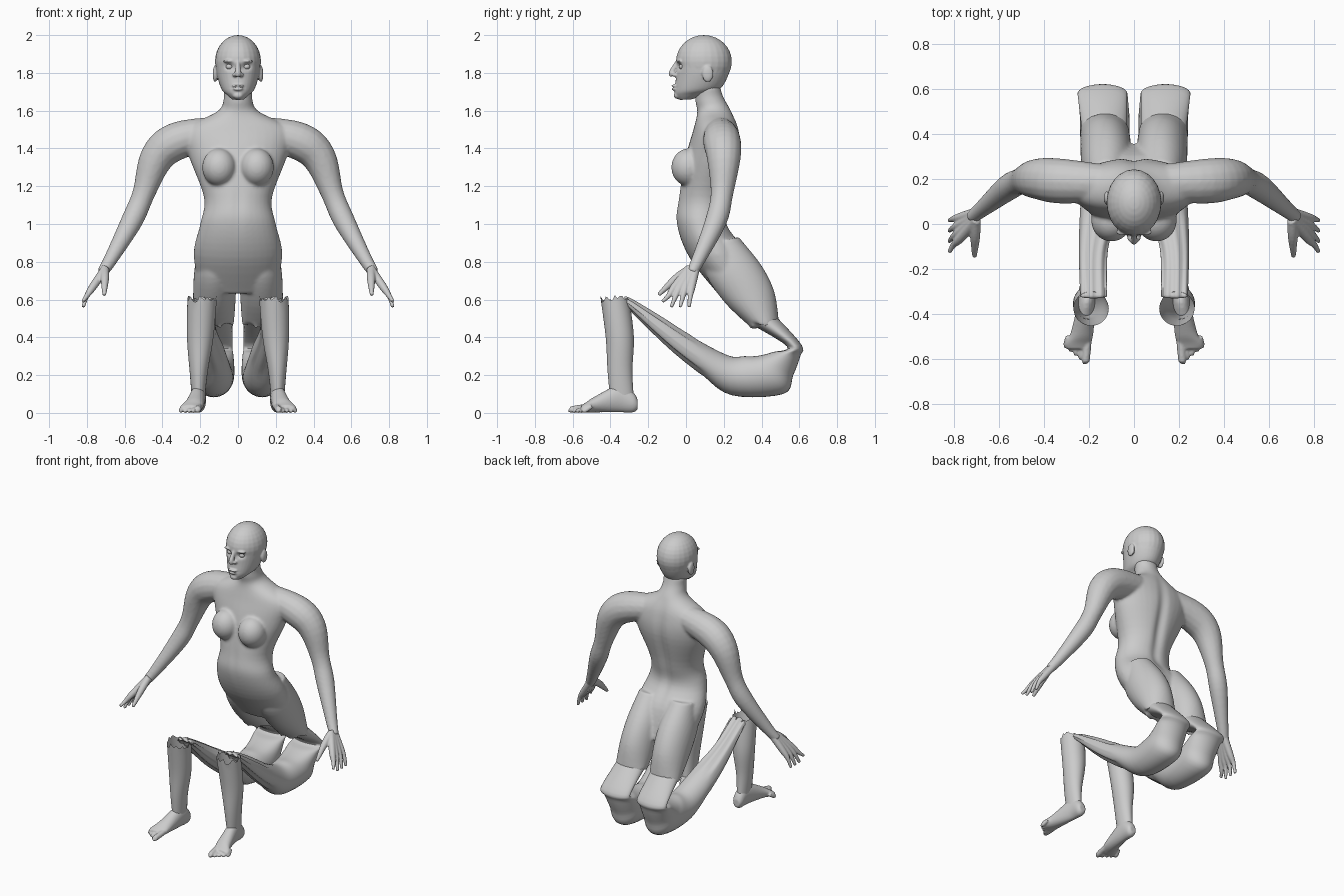
import bpy, bmesh, math, random
from mathutils import Vector

random.seed(4)
if "Cube" in bpy.data.objects:
    bpy.data.objects.remove(bpy.data.objects["Cube"], do_unlink=True)

GREY = (0.6, 0.6, 0.6, 1)
clay = bpy.data.materials.new("light grey clay")
clay.use_nodes = True
clay.diffuse_color = GREY
clay.node_tree.nodes["Principled BSDF"].inputs["Base Color"].default_value = GREY


def spline(rows, steps=5):
    """Smoothly interpolate rows of numbers."""
    last = len(rows) - 1
    out = []
    for i in range(last):
        before, start, end, after = rows[max(i - 1, 0)], rows[i], rows[i + 1], rows[min(i + 2, last)]
        for k in range(steps):
            t = k / steps
            out.append([q + t * (r - p + t * (2 * p - 5 * q + 4 * r - s + t * (3 * (q - r) + s - p))) / 2
                        for p, q, r, s in zip(before, start, end, after)])
    return out + [list(rows[last])]


def ring(centre, across, deep, sides):
    angles = [math.tau * i / sides for i in range(sides)]
    return [centre + across * math.cos(a) + deep * math.sin(a) for a in angles]


def skin(bm, rings, open_start=False):
    loops = [[bm.verts.new(point) for point in points] for points in rings]
    for lower, upper in zip(loops, loops[1:]):
        for i in range(len(lower)):
            bm.faces.new((lower[i - 1], lower[i], upper[i], upper[i - 1]))
    if not open_start:
        bm.faces.new(loops[0])
    bm.faces.new(loops[-1])
    return loops


def oval(half, front, back, x=0):
    """Cross-section: half width, and the (y, z) of its front and back ends."""
    return (x, half, *front, *back)


def loft(bm, ovals, open_start=False):
    rings = []
    for x, half, front_y, front_z, back_y, back_z in spline(ovals):
        front, back = Vector((x, front_y, front_z)), Vector((x, back_y, back_z))
        rings.append(ring((front + back) / 2, Vector((half, 0, 0)), (back - front) / 2, sides=36))
    return skin(bm, rings, open_start)


def joint(at, thick):
    return (*at, thick)


def limb(bm, joints):
    """Round limb swept through its joints."""
    rows = spline(joints)
    path = [Vector(row[:3]) for row in rows]
    rings = []
    for i, point in enumerate(path):
        axis = path[min(i + 1, len(path) - 1)] - path[max(i - 1, 0)]
        across = axis.cross(Vector((0, 1, 0.01))).normalized()
        deep = axis.normalized().cross(across)
        thick = rows[i][3]
        rings.append(ring(point, across * thick, deep * thick, sides=16))
    skin(bm, rings)


def ball(bm, at, size):
    made = bmesh.ops.create_uvsphere(bm, u_segments=24, v_segments=16, radius=1)["verts"]
    bmesh.ops.scale(bm, vec=size, verts=made)
    bmesh.ops.translate(bm, vec=at, verts=made)


def tear(loop):
    for vert in loop:
        vert.co.z += random.uniform(-0.02, 0.02)


def finish(name, bm, voxel=0, soften=3):
    """Mirror to both sides, fuse into one skin if a voxel size is given."""
    bmesh.ops.recalc_face_normals(bm, faces=bm.faces)
    mesh = bpy.data.meshes.new(name)
    bm.to_mesh(mesh)
    bm.free()
    obj = bpy.data.objects.new(name, mesh)
    bpy.context.collection.objects.link(obj)
    obj.modifiers.new("both sides", "MIRROR").use_mirror_merge = False
    if voxel:
        fuse = obj.modifiers.new("fuse", "REMESH")
        fuse.mode, fuse.voxel_size = "VOXEL", voxel
        obj.modifiers.new("soften", "SMOOTH").iterations = soften
    bpy.ops.object.select_all(action="DESELECT")
    obj.select_set(True)
    bpy.context.view_layer.objects.active = obj
    bpy.ops.object.convert(target="MESH")
    obj.data.materials.clear()
    obj.data.materials.append(clay)
    bpy.ops.object.shade_smooth_by_angle(angle=math.radians(60))
    return obj


def dent(obj, at, size, push):
    """Push the surface along y around a spot, equally on both sides."""
    for vert in obj.data.vertices:
        place = (abs(vert.co.x), vert.co.y, vert.co.z)
        reach = sum(((p - a) / s) ** 2 for p, a, s in zip(place, at, size))
        vert.co.y += push * math.exp(-reach)


# Torso and neck
bm = bmesh.new()
loft(bm, [
    oval(half=.078, front=(.05, 1.72), back=(.18, 1.73)),
    oval(half=.076, front=(.05, 1.65), back=(.2, 1.67)),
    oval(half=.11, front=(.06, 1.59), back=(.24, 1.6)),
    oval(half=.28, front=(.04, 1.5), back=(.28, 1.5)),
    oval(half=.26, front=(0, 1.36), back=(.29, 1.36)),
    oval(half=.18, front=(-.04, 1.14), back=(.24, 1.14)),
    oval(half=.2, front=(-.05, 1), back=(.22, 1)),
    oval(half=.235, front=(.02, .82), back=(.31, .86)),
    oval(half=.2, front=(.17, .63), back=(.36, .66)),
])
ball(bm, at=(.1, .015, 1.3), size=(.09, .093, .1))

# Arms
limb(bm, [
    joint(at=(.1, .18, 1.49), thick=.08),
    joint(at=(.32, .19, 1.44), thick=.1),
    joint(at=(.43, .2, 1.35), thick=.09),
    joint(at=(.5, .19, 1.16), thick=.06),
    joint(at=(.56, .16, 1.02), thick=.058),
    joint(at=(.67, .07, .82), thick=.038),
    joint(at=(.72, .03, .74), thick=.03),
])

# Thighs ending in a torn edge
thigh = loft(bm, [
    oval(x=.12, half=.08, front=(.12, .9), back=(.28, .93)),
    oval(x=.12, half=.11, front=(.1, .75), back=(.4, .78)),
    oval(x=.125, half=.113, front=(.2, .59), back=(.468, .64)),
    oval(x=.13, half=.108, front=(.34, .455), back=(.492, .48)),
])
tear(thigh[-1])
body = finish("body", bm, voxel=.009, soften=6)
dent(body, at=(0, .27, 1.2), size=(.035, .15, .3), push=-.02)
dent(body, at=(0, -.04, 1.1), size=(.03, .05, .12), push=.006)

# Head: skull, face, nose, lips, chin, brow and ears
bm = bmesh.new()
ball(bm, at=(0, .095, 1.86), size=(.122, .148, .14))
loft(bm, [
    oval(half=.03, front=(-.035, 1.657), back=(.03, 1.66)),
    oval(half=.06, front=(-.056, 1.68), back=(.12, 1.69)),
    oval(half=.088, front=(-.06, 1.71), back=(.185, 1.72)),
    oval(half=.112, front=(-.052, 1.79), back=(.225, 1.79)),
    oval(half=.12, front=(-.052, 1.86), back=(.24, 1.86)),
])
limb(bm, [
    joint(at=(0, -.045, 1.86), thick=.01),
    joint(at=(0, -.075, 1.803), thick=.016),
    joint(at=(0, -.07, 1.785), thick=.015),
])
ball(bm, at=(.017, -.06, 1.79), size=(.013, .018, .011))
ball(bm, at=(.01, -.062, 1.731), size=(.022, .016, .008))
ball(bm, at=(0, -.061, 1.715), size=(.026, .016, .009))
ball(bm, at=(0, -.045, 1.68), size=(.028, .02, .018))
ball(bm, at=(.045, -.036, 1.862), size=(.035, .016, .009))
ball(bm, at=(.121, .115, 1.795), size=(.013, .03, .044))
head = finish("head", bm, voxel=.0055)
dent(head, at=(.045, -.05, 1.833), size=(.024, .05, .017), push=.018)
dent(head, at=(0, -.07, 1.723), size=(.03, .04, .005), push=.007)

bm = bmesh.new()
ball(bm, at=(.045, -.019, 1.833), size=(.019, .019, .016))
finish("eyes", bm)

# Hands: each finger runs from the wrist through the palm
bm = bmesh.new()
for finger in range(4):
    knuckle = -.06 + .03 * finger
    tip = -.125 + .047 * finger
    limb(bm, [
        joint(at=(.7, .04 + knuckle / 3, .765), thick=.024),
        joint(at=(.768, knuckle, .668), thick=.021),
        joint(at=(.8, (knuckle + tip) / 2, .62), thick=.014),
        joint(at=(.82, tip, .59 if finger == 0 else .56), thick=.009),
    ])
limb(bm, [
    joint(at=(.705, .01, .755), thick=.024),
    joint(at=(.705, -.06, .705), thick=.022),
    joint(at=(.708, -.145, .625), thick=.01),
])
finish("hands", bm, voxel=.005)

# Folded knees that taper into thin straps running up to the shins
bm = bmesh.new()
fold = loft(bm, [
    oval(x=.13, half=.1, front=(.335, .475), back=(.478, .51)),
    oval(x=.14, half=.11, front=(.535, .352), back=(.612, .36)),
    oval(x=.135, half=.11, front=(.46, .322), back=(.605, .3)),
    oval(x=.13, half=.11, front=(.38, .302), back=(.568, .2)),
    oval(x=.13, half=.11, front=(.31, .3), back=(.515, .1)),
    oval(x=.13, half=.1, front=(.22, .305), back=(.24, .094)),
    oval(x=.155, half=.085, front=(.02, .41), back=(.07, .215)),
    oval(x=.18, half=.065, front=(-.13, .505), back=(-.09, .345)),
    oval(x=.18, half=.06, front=(-.3, .605), back=(-.28, .53)),
    oval(x=.18, half=.06, front=(-.33, .6), back=(-.31, .57)),
])
for loop in fold[30:]:  # stretched creases along the straps
    for i, vert in enumerate(loop):
        vert.co.z += .006 * math.sin(i * 1.4)
finish("folded_knees", bm)

# Hollow shins with torn rims
bm = bmesh.new()
shin = loft(bm, [
    oval(x=.19, half=.078, front=(-.452, .605), back=(-.3, .605)),
    oval(x=.2, half=.07, front=(-.425, .4), back=(-.276, .4)),
    oval(x=.208, half=.048, front=(-.415, .22), back=(-.284, .22)),
    oval(x=.21, half=.033, front=(-.4, .06), back=(-.275, .06)),
], open_start=True)
tear(shin[0])
finish("shins", bm)

# Feet with toes
bm = bmesh.new()
loft(bm, [
    oval(x=.208, half=.022, front=(-.256, .07), back=(-.256, .02)),
    oval(x=.207, half=.036, front=(-.28, .11), back=(-.28, .003)),
    oval(x=.21, half=.04, front=(-.35, .15), back=(-.35, .003)),
    oval(x=.23, half=.05, front=(-.48, .088), back=(-.48, .003)),
    oval(x=.248, half=.058, front=(-.53, .055), back=(-.53, .003)),
    oval(x=.25, half=.05, front=(-.555, .04), back=(-.555, .003)),
])
for toe in range(5):
    x = .214 + .022 * toe
    tip = -.618 + .017 * toe
    thick = .018 if toe == 0 else .012
    limb(bm, [
        joint(at=(x - .01, -.5, .035), thick=thick),
        joint(at=(x, tip + .015, thick), thick=thick),
        joint(at=(x, tip, thick), thick=thick / 2),
    ])
finish("feet", bm, voxel=.0055)
